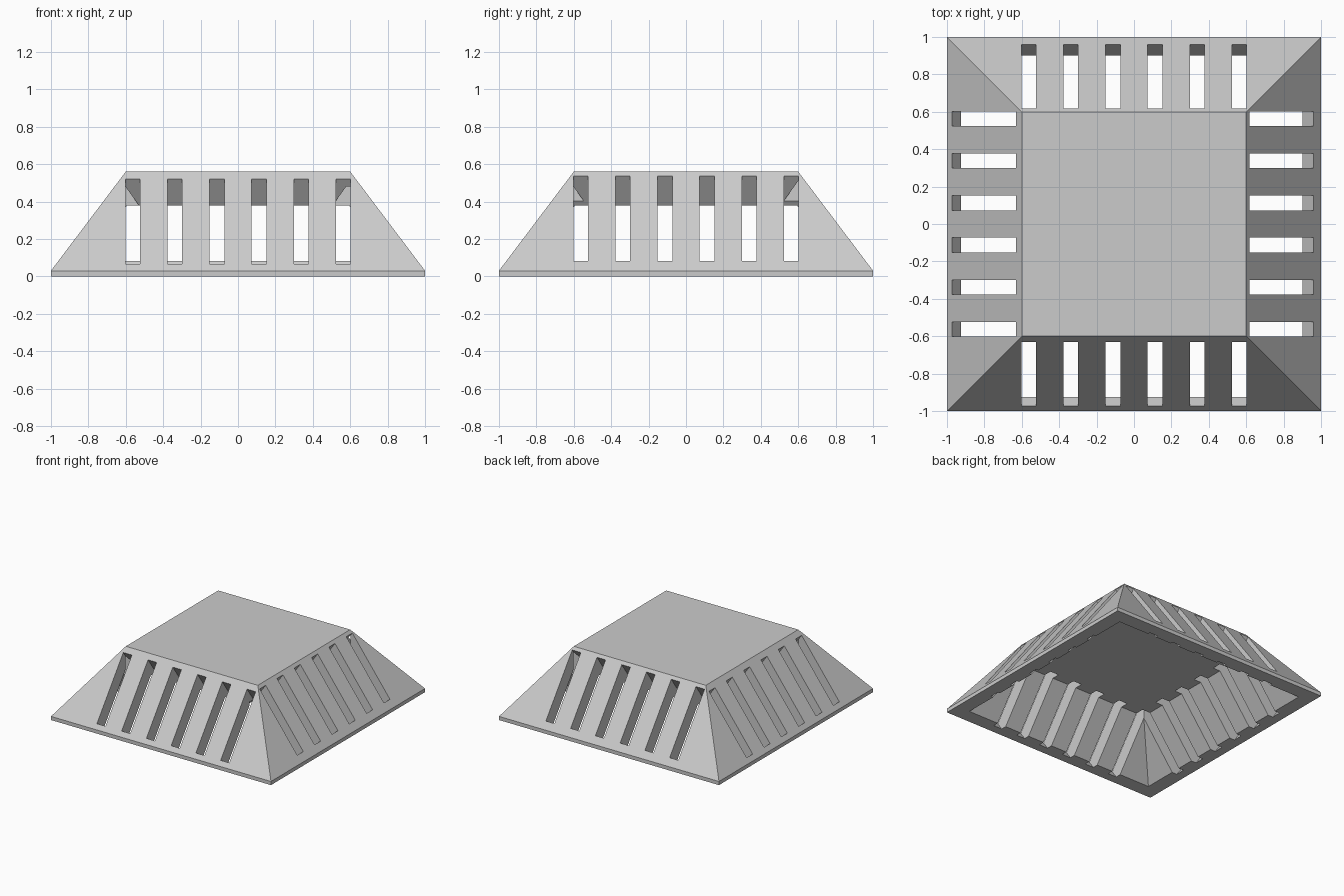
import bpy, bmesh, math
from mathutils import Matrix

cube = bpy.data.objects.get("Cube")
if cube:
    bpy.data.objects.remove(cube, do_unlink=True)

grey = bpy.data.materials.new("light_grey")
grey.use_nodes = True
colour = (0.6, 0.6, 0.6, 1)
grey.diffuse_color = colour
grey.node_tree.nodes["Principled BSDF"].inputs["Base Color"].default_value = colour

BASE, HEIGHT, TOP = 0.03, 0.56, 0.6
SLOPE = (HEIGHT - BASE) / (1 - TOP)
CEILING, RIM = 0.378, 0.88
PITCH, WIDTH = 0.225, 0.078


def make_object(name, bm):
    bmesh.ops.recalc_face_normals(bm, faces=bm.faces)
    mesh = bpy.data.meshes.new(name)
    bm.to_mesh(mesh)
    bm.free()
    mesh.materials.append(grey)
    obj = bpy.data.objects.new(name, mesh)
    bpy.context.collection.objects.link(obj)
    return obj


def loft(bm, rings):
    """Skin a list of four-point rings and cap both ends."""
    loops = [[bm.verts.new(p) for p in ring] for ring in rings]
    for a, b in zip(loops, loops[1:]):
        for i in range(4):
            j = (i + 1) % 4
            bm.faces.new((a[i], a[j], b[j], b[i]))
    bm.faces.new(loops[0])
    bm.faces.new(loops[-1])


def square(half, z):
    return [(half, half, z), (-half, half, z), (-half, -half, z), (half, -half, z)]


def slot_cutter(name, angle, z_low, z_high):
    """Six steep slanted prisms through one sloping side."""
    def wall(z, t):
        r = 1 - (z - BASE) / SLOPE
        return r + 0.1 * t, z + 0.14 * t

    section = [wall(z_low, 0.5), wall(z_high, 0.5), wall(z_high, -1.3), wall(z_low, -1.3)]
    bm = bmesh.new()
    for i in range(6):
        mid = (i - 2.5) * PITCH
        loft(bm, [[(x, -r, z) for r, z in section]
                  for x in (mid - WIDTH / 2, mid + WIDTH / 2)])
    bmesh.ops.transform(bm, matrix=Matrix.Rotation(angle, 4, 'Z'), verts=bm.verts)
    obj = make_object(name, bm)
    obj.hide_render = True
    return obj


# Hollow truncated pyramid: cavity, base rim, base edge, sloping sides, top
bm = bmesh.new()
inner_top = RIM - CEILING / SLOPE
loft(bm, [square(inner_top, CEILING), square(RIM, 0), square(1, 0),
          square(1, BASE), square(TOP, HEIGHT)])
housing = make_object("slotted_housing", bm)

# Vent slots, sitting slightly higher on two of the sides
sides = [("front", 0, 0.066, 0.52), ("plus_x", 1, 0.083, 0.536),
         ("back", 2, 0.083, 0.536), ("minus_x", 3, 0.066, 0.52)]
bpy.context.view_layer.objects.active = housing
for side, turn, low, high in sides:
    cutter = slot_cutter(side + "_slot_cutter", turn * math.pi / 2, low, high)
    mod = housing.modifiers.new(side + "_slots", 'BOOLEAN')
    mod.operation = 'DIFFERENCE'
    mod.solver = 'EXACT'
    mod.object = cutter
    bpy.ops.object.modifier_apply(modifier=mod.name)
    bpy.data.objects.remove(cutter, do_unlink=True)
